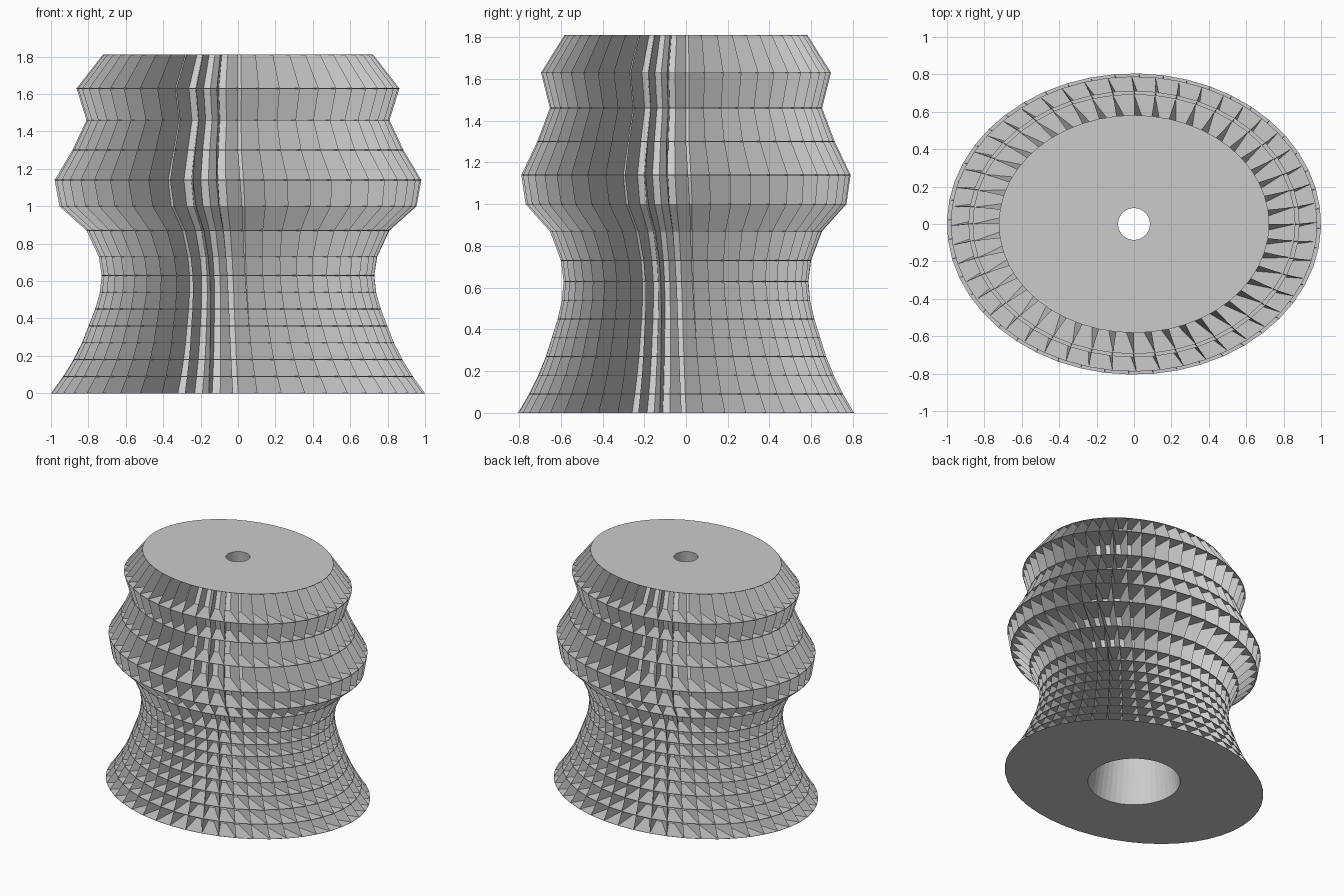
import bpy
import bmesh
from math import cos, sin, pi, radians

cube = bpy.data.objects.get("Cube")
if cube:
    bpy.data.objects.remove(cube, do_unlink=True)

COUNT = 48          # fins around the body
SQUASH = 0.805      # depth of the oval compared with its width
HEIGHT = 1.81
PROFILE = [(0, 1.0), (.09, .935), (.18, .88), (.27, .835), (.36, .8),
           (.45, .765), (.54, .74), (.63, .73), (.73, .745), (.87, .81),
           (1.0, .955), (1.14, .98), (1.3, .885), (1.46, .81),
           (1.63, .863), (HEIGHT, .723)]

grey = bpy.data.materials.new("light grey")
grey.use_nodes = True
grey.diffuse_color = (.6, .6, .6, 1)
grey.node_tree.nodes["Principled BSDF"].inputs["Base Color"].default_value = (.6, .6, .6, 1)


def angle(i, z):
    """Angle of fin i, with a slight twist towards the foot."""
    return 2 * pi * i / COUNT + radians(6) * max(0, 1 - z / 1.3)


def bore(z):
    """Radius of the tapering central hole."""
    return .33 + (.085 - .33) * z / HEIGHT


def ring(bm, r, z, squash=SQUASH):
    return [bm.verts.new((r * cos(angle(i, z)), r * sin(angle(i, z)) * squash, z))
            for i in range(COUNT)]


def bridge(bm, a, b):
    for i in range(COUNT):
        j = (i + 1) % COUNT
        bm.faces.new((a[i], a[j], b[j], b[i]))


def finish(bm, name):
    bmesh.ops.recalc_face_normals(bm, faces=bm.faces)
    mesh = bpy.data.meshes.new(name)
    bm.to_mesh(mesh)
    bm.free()
    mesh.materials.append(grey)
    obj = bpy.data.objects.new(name, mesh)
    bpy.context.collection.objects.link(obj)


# Thin oval shelves at every level
bm = bmesh.new()
for z, r in PROFILE:
    low, high = max(0, z - .002), min(HEIGHT, z + .002)
    loops = [ring(bm, r, low), ring(bm, r, high),
             ring(bm, bore(high), high, 1), ring(bm, bore(low), low, 1)]
    for k in range(4):
        bridge(bm, loops[k], loops[(k + 1) % 4])
finish(bm, "shelves")


# Slanted wedge fins running from shelf to shelf
def fin_section(bm, i, z, r):
    a = angle(i, z)
    tip = (r * cos(a), r * sin(a))
    points = [tip]
    for lean in (5, 16):
        d = a + radians(lean)
        points.append((tip[0] - .3 * r * cos(d), tip[1] - .3 * r * sin(d)))
    return [bm.verts.new((x, y * SQUASH, z)) for x, y in points]


bm = bmesh.new()
for i in range(COUNT):
    sections = [fin_section(bm, i, z, r) for z, r in PROFILE]
    for s, t in zip(sections, sections[1:]):
        for k in range(3):
            n = (k + 1) % 3
            bm.faces.new((s[k], s[n], t[n], t[k]))
    bm.faces.new(sections[0])
    bm.faces.new(sections[-1])
finish(bm, "fins")

# Core behind the fins, with the central hole through it
bm = bmesh.new()
outer = [ring(bm, .74 * r, z) for z, r in PROFILE]
inner = [ring(bm, bore(z), z, 1) for z, r in PROFILE]
for wall in (outer, inner):
    for a, b in zip(wall, wall[1:]):
        bridge(bm, a, b)
bridge(bm, outer[0], inner[0])
bridge(bm, outer[-1], inner[-1])
finish(bm, "core")
